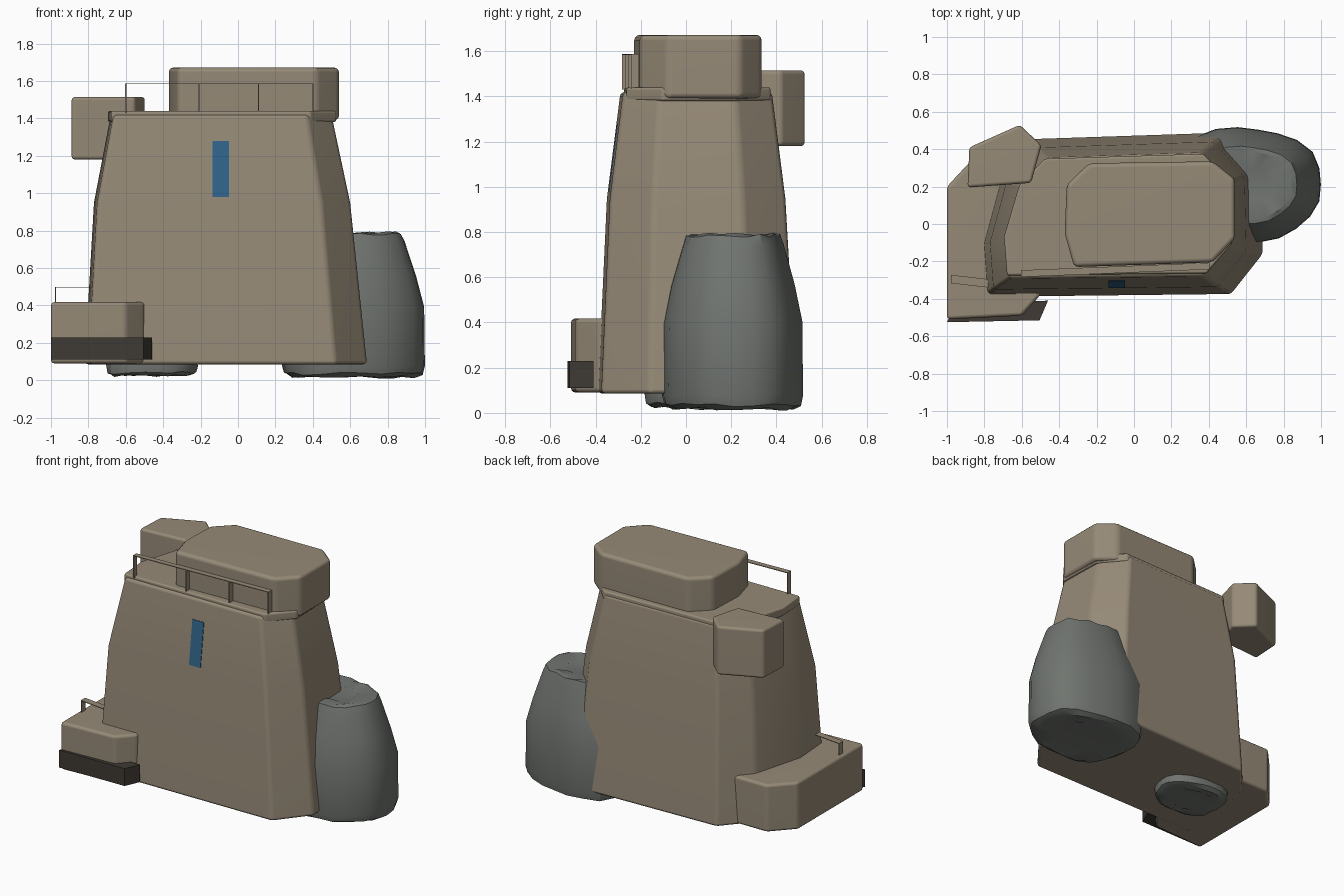
import bpy, bmesh, math, random
from mathutils import Vector

random.seed(4)
if "Cube" in bpy.data.objects:
    bpy.data.objects.remove(bpy.data.objects["Cube"], do_unlink=True)


def material(name, rgb):
    m = bpy.data.materials.new(name)
    m.use_nodes = True
    m.diffuse_color = (*rgb, 1)
    m.node_tree.nodes["Principled BSDF"].inputs["Base Color"].default_value = (*rgb, 1)
    return m


TAN = material("tan_plaster", (0.305, 0.255, 0.185))
GREY = material("grey_rock", (0.162, 0.175, 0.160))
DARK = material("dark_brown", (0.050, 0.042, 0.034))
BLUE = material("blue_glass", (0.030, 0.125, 0.255))


def loft(name, rings, mat, bevel=0.0, smooth=35):
    """Closed solid skinned through a stack of equal-length rings."""
    bm = bmesh.new()
    loops = [[bm.verts.new(p) for p in ring] for ring in rings]
    n = len(loops[0])
    for a, b in zip(loops, loops[1:]):
        for i in range(n):
            j = (i + 1) % n
            bm.faces.new((a[i], a[j], b[j], b[i]))
    bm.faces.new(loops[0][::-1])
    bm.faces.new(loops[-1])
    bmesh.ops.recalc_face_normals(bm, faces=bm.faces)
    if bevel:
        sharp = [e for e in bm.edges if e.calc_face_angle(0) > math.radians(25)]
        bmesh.ops.bevel(bm, geom=sharp, offset=bevel, segments=3, profile=0.5,
                        affect='EDGES', clamp_overlap=True)
    me = bpy.data.meshes.new(name)
    bm.to_mesh(me)
    bm.free()
    me.materials.append(mat)
    ob = bpy.data.objects.new(name, me)
    bpy.context.collection.objects.link(ob)
    if bevel or mat is GREY:
        bpy.ops.object.select_all(action='DESELECT')
        ob.select_set(True)
        bpy.context.view_layer.objects.active = ob
        bpy.ops.object.shade_smooth_by_angle(angle=math.radians(smooth))
    if bevel:
        ob.modifiers.new("flat_panels", 'WEIGHTED_NORMAL').keep_sharp = True
    return ob


def prism(name, outline, z0, z1, mat, bevel=0.0):
    return loft(name, [[(x, y, z) for x, y in outline] for z in (z0, z1)], mat, bevel)


def block(name, centre, size, mat):
    x, y, z = centre
    a, b, c = (s / 2 for s in size)
    return prism(name, [(x - a, y - b), (x + a, y - b), (x + a, y + b), (x - a, y + b)],
                 z - c, z + c, mat)


# Tapering tower: one footprint refitted to the extents of each level
FOOT = [(-0.80, -0.39), (0.52, -0.375), (0.69, -0.16), (0.68, 0.28), (0.50, 0.49),
        (-0.55, 0.455), (-0.72, 0.26), (-0.82, -0.11)]


def fit(x0, x1, y0, y1, z):
    return [(x0 + (x + 0.82) / 1.51 * (x1 - x0), y0 + (y + 0.39) / 0.88 * (y1 - y0), z)
            for x, y in FOOT]


loft("tower_body", [fit(-0.82, 0.69, -0.39, 0.49, 0.085),
                    fit(-0.77, 0.60, -0.35, 0.44, 0.95),
                    fit(-0.68, 0.50, -0.29, 0.38, 1.42)], TAN, 0.02)
loft("roof_ledge", [fit(-0.695, 0.525, -0.275, 0.375, z) for z in (1.38, 1.44)], TAN, 0.012)

# Chamfered rooms attached to the tower
prism("rooftop_room", [(-0.32, -0.23), (0.42, -0.205), (0.54, -0.08), (0.54, 0.24),
                       (0.42, 0.335), (-0.24, 0.325), (-0.36, 0.21), (-0.37, -0.05)],
      1.39, 1.672, TAN, 0.025)
prism("back_room", [(-0.89, 0.195), (-0.55, 0.22), (-0.495, 0.42), (-0.61, 0.53),
                    (-0.88, 0.41)], 1.18, 1.515, TAN, 0.018)
prism("lower_annex", [(-1.0, -0.51), (-0.60, -0.49), (-0.50, -0.38), (-0.50, 0.10),
                      (-0.60, 0.35), (-0.86, 0.35), (-1.0, 0.20)], 0.09, 0.418, TAN, 0.02)
prism("annex_bumper", [(-1.0, -0.525), (-0.505, -0.515), (-0.46, -0.41), (-0.95, -0.42)],
      0.11, 0.23, DARK)

# Window plate lying on the sloping front wall
loft("front_window", [[(-0.135, y, z), (-0.048, y, z), (-0.048, y + 0.008, z),
                       (-0.135, y + 0.008, z)]
                      for y, z in ((-0.342, 0.98), (-0.305, 1.28))], BLUE)


# Ribbon railings
def railing(name, start, end, stops, z0, z1, width):
    a, b = Vector(start), Vector(end)
    h = Vector((0, width / 2))
    prism(name + "_rail", [tuple(a - h), tuple(b - h), tuple(b + h), tuple(a + h)],
          z1 - 0.005, z1, TAN)
    for i, t in enumerate(stops):
        p = a.lerp(b, t)
        block(f"{name}_post_{i + 1}", (p.x, p.y, (z0 + z1) / 2),
              (0.006, width, z1 - z0), TAN)


railing("roof", (-0.60, -0.265), (0.40, -0.225), (0, 0.39, 0.71, 1), 1.43, 1.588, 0.036)
railing("annex", (-0.975, -0.295), (-0.62, -0.335), (0, 1), 0.40, 0.50, 0.045)


# Lumpy boulders under the tower
def boulder(name, cx, cy, rx, ry, profile, sides=22):
    lumps = [1 + 0.03 * math.sin(3 * k * math.tau / sides + 1) + random.uniform(-0.025, 0.02)
             for k in range(sides)]
    rings = []
    for z, s, dx in profile:
        ring = []
        for k, lump in enumerate(lumps):
            a = math.tau * k / sides
            # Superellipse keeps the plan broad
            c, d = math.cos(a), math.sin(a)
            r = s * lump / (abs(c) ** 2.5 + abs(d) ** 2.5) ** 0.4
            ring.append((cx + dx + rx * r * c, cy + ry * r * d,
                         z + random.uniform(-0.008, 0.008)))
        rings.append(ring)
    return loft(name, rings, GREY, smooth=28)


boulder("large_boulder", 0.61, 0.21, 0.385, 0.305,
        [(0.025, 0.55, 0), (0.018, 0.86, 0), (0.035, 0.97, 0), (0.08, 1.0, 0),
         (0.40, 0.99, 0), (0.56, 0.88, 0), (0.74, 0.72, 0), (0.785, 0.67, 0),
         (0.79, 0.60, 0), (0.775, 0.35, 0)])
boulder("small_boulder", -0.465, 0.02, 0.245, 0.2,
        [(0.03, 0.6, 0), (0.024, 0.85, 0), (0.04, 0.97, 0), (0.08, 1.0, 0), (0.2, 0.9, 0)])
